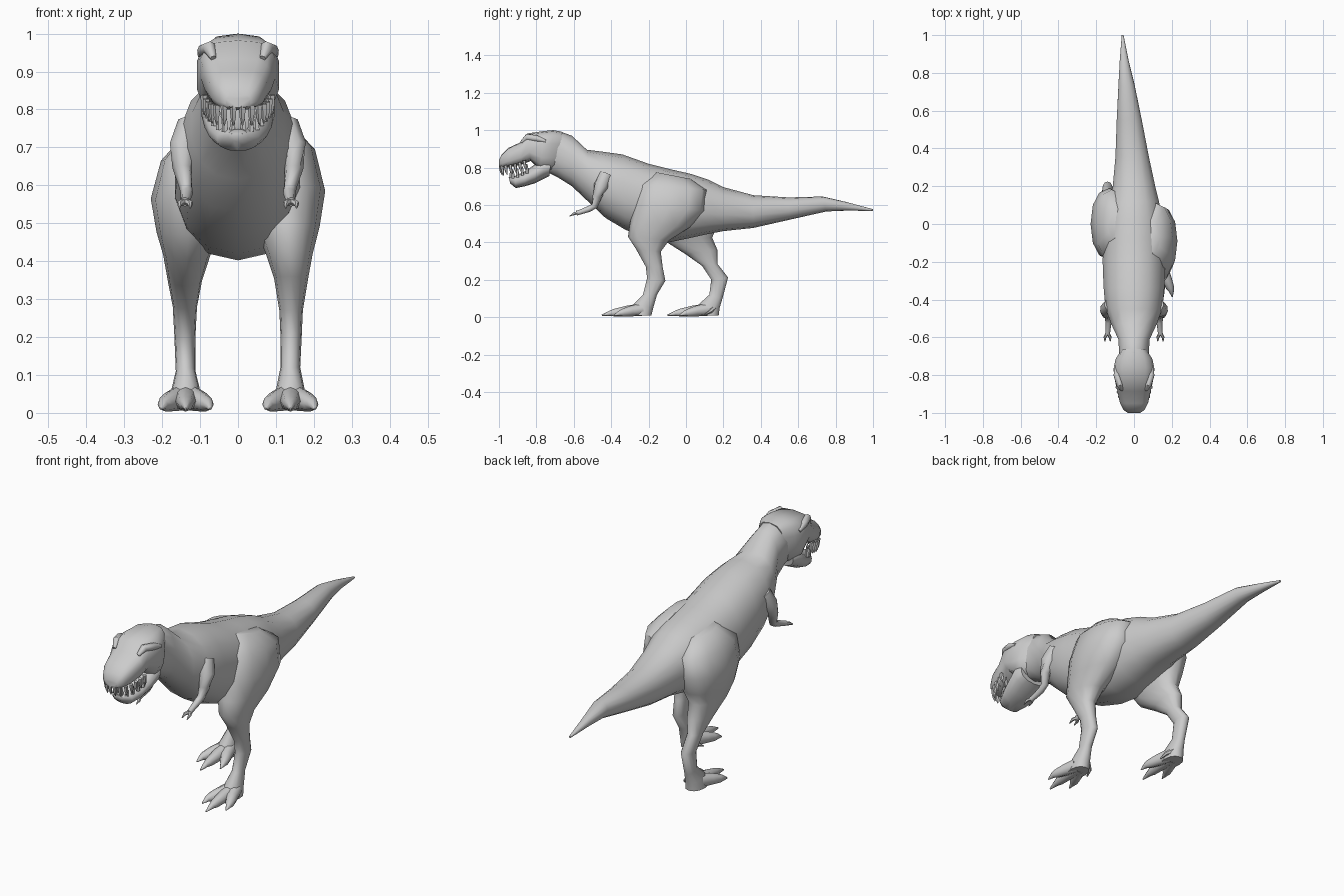
import bpy, bmesh, math
from mathutils import Vector


def skin(name, rings):
    """Join equal-sized point rings into one closed, smooth-shaded mesh."""
    bm = bmesh.new()
    loops = [[bm.verts.new(p) for p in ring] for ring in rings]
    n = len(loops[0])
    for a, b in zip(loops, loops[1:]):
        for i in range(n):
            bm.faces.new((a[i], a[(i + 1) % n], b[(i + 1) % n], b[i]))
    bm.faces.new(loops[0])
    bm.faces.new(loops[-1])
    bmesh.ops.recalc_face_normals(bm, faces=bm.faces)
    me = bpy.data.meshes.new(name)
    bm.to_mesh(me)
    bm.free()
    for p in me.polygons:
        p.use_smooth = True
    me.set_sharp_from_angle(angle=math.radians(50))
    ob = bpy.data.objects.new(name, me)
    bpy.context.collection.objects.link(ob)
    return ob


def loft(name, sections, n=14, power=2.2):
    """Sections: (y1, z1, y2, z2, half width, centre x) = two profile points and a width."""
    def bend(v):
        return math.copysign(abs(v) ** (2 / power), v)
    rings = []
    for y1, z1, y2, z2, w, xc in sections:
        a, b = Vector((xc, y1, z1)), Vector((xc, y2, z2))
        ring = []
        for i in range(n):
            t = 2 * math.pi * i / n
            ring.append((a + b) / 2 + (a - b) / 2 * bend(math.cos(t))
                        + Vector((w * bend(math.sin(t)), 0, 0)))
        rings.append(ring)
    return skin(name, rings)


def tube(name, points, n=8):
    """Points: (x, y, z, radius) along a limb."""
    pos = [Vector(p[:3]) for p in points]
    rings = []
    for i, p in enumerate(pos):
        d = pos[min(i + 1, len(pos) - 1)] - pos[max(i - 1, 0)]
        q = d.to_track_quat('Z', 'Y')
        rings.append([p + q @ Vector((math.cos(2 * math.pi * k / n), math.sin(2 * math.pi * k / n), 0))
                      * points[i][3] for k in range(n)])
    return skin(name, rings)


# Torso, neck and curved tail
loft("body", [
    (-.74, .985, -.75, .78, .08, 0), (-.68, .995, -.69, .75, .08, 0),
    (-.61, .97, -.61, .70, .085, 0), (-.53, .895, -.52, .615, .125, 0),
    (-.45, .885, -.43, .53, .155, 0), (-.34, .87, -.32, .465, .165, 0),
    (-.20, .82, -.19, .42, .17, 0), (-.08, .79, -.08, .402, .165, 0),
    (.03, .765, .03, .425, .155, 0), (.12, .735, .12, .445, .135, 0),
    (.20, .695, .20, .46, .115, 0), (.36, .652, .36, .477, .09, -.01),
    (.55, .64, .55, .52, .068, -.025), (.73, .645, .75, .565, .043, -.04),
    (.86, .615, .87, .57, .024, -.052), (1, .577, 1, .567, .005, -.06)])

# Skull with upper jaw
loft("skull", [
    (-.66, .99, -.69, .79, .07, 0), (-.71, 1.0, -.73, .78, .10, 0),
    (-.76, .995, -.78, .785, .11, 0), (-.85, .982, -.83, .835, .10, 0),
    (-.885, .935, -.88, .815, .09, 0), (-.95, .905, -.94, .802, .076, 0),
    (-.985, .87, -.983, .798, .056, 0), (-1, .84, -1, .805, .034, 0)], power=2.9)

# Lower jaw
loft("lower_jaw", [
    (-.72, .85, -.73, .755, .085, 0), (-.76, .85, -.76, .74, .098, 0),
    (-.81, .815, -.81, .715, .09, 0), (-.86, .78, -.86, .70, .078, 0),
    (-.915, .755, -.91, .69, .056, 0), (-.948, .748, -.94, .715, .026, 0)])

# Brow ridges
for s, side in ((1, "right"), (-1, "left")):
    tube(f"{side}_brow", [(s * .065, -.88, .935, .008), (s * .075, -.85, .962, .018),
                          (s * .09, -.80, .955, .018), (s * .098, -.75, .94, .008)])

# Teeth along both jaws
upper = [(.012, -.992, .81), (.036, -.985, .81), (.056, -.965, .812), (.068, -.94, .815),
         (.076, -.915, .82), (.083, -.89, .828), (.089, -.865, .838)]
lower = [(.014, -.937, .745), (.034, -.925, .75), (.049, -.90, .756), (.062, -.875, .766),
         (.072, -.85, .778)]
for s in (1, -1):
    for x, y, z in upper:
        tube("upper_tooth", [(s * x, y, z, .010), (s * x, y + .004, z - .03, .008),
                             (s * x, y + .01, z - .052, .002)], 5)
    for x, y, z in lower:
        tube("lower_tooth", [(s * x, y, z - .01, .009), (s * x, y, z + .02, .007),
                             (s * x, y, z + .04, .002)], 5)

# Small arms with two-fingered hands
for s, side in ((1, "right"), (-1, "left")):
    tube(f"{side}_arm", [(s * .12, -.43, .76, .04), (s * .142, -.455, .70, .04),
                         (s * .148, -.475, .645, .025), (s * .138, -.488, .595, .018),
                         (s * .135, -.52, .578, .016), (s * .138, -.565, .562, .013),
                         (s * .14, -.585, .556, .013)])
    for dx in (-.014, .014):
        tube(f"{side}_finger", [(s * .14, -.575, .558, .009), (s * .14 + dx, -.60, .552, .008),
                                (s * .14 + dx, -.622, .54, .002)], 6)

# Legs in mid-stride: right one forward, left one back
loft("right_leg", [
    (-.16, .775, .02, .74, .05, .09), (-.25, .71, .11, .68, .088, .115),
    (-.28, .60, .10, .57, .10, .13), (-.30, .50, .02, .48, .085, .13),
    (-.31, .43, -.09, .41, .062, .135), (-.265, .36, -.135, .35, .045, .14),
    (-.215, .27, -.125, .27, .031, .14), (-.208, .21, -.11, .195, .028, .14),
    (-.23, .12, -.155, .12, .026, .138), (-.28, .07, -.175, .05, .038, .138),
    (-.30, .01, -.185, .01, .044, .138)], 12)
loft("left_leg", [
    (-.08, .75, .08, .72, .05, -.09), (-.19, .67, .18, .66, .088, -.115),
    (-.19, .56, .19, .57, .10, -.13), (-.16, .47, .165, .485, .085, -.13),
    (-.11, .405, .14, .425, .062, -.135), (0, .335, .168, .36, .045, -.14),
    (.085, .275, .168, .285, .032, -.14), (.135, .20, .225, .212, .028, -.14),
    (.125, .12, .195, .10, .026, -.138), (.07, .07, .18, .05, .038, -.138),
    (.05, .01, .175, .01, .044, -.138)], 12)

# Three splayed clawed toes per foot, plus a small inner toe
for side, x, y in (("right", .138, -.25), ("left", -.138, .10)):
    for dx, reach in ((-.06, .135), (0, .20), (.06, .135)):
        tube(f"{side}_toe", [(x + dx * .2, y + .01, .04, .034), (x + dx * .6, y - reach * .35, .032, .028),
                             (x + dx * .9, y - reach * .65, .024, .021),
                             (x + dx, y - reach * .78, .021, .014),
                             (x + dx * 1.08, y - reach, .01, .003)])
    inner = -math.copysign(1, x)
    tube(f"{side}_inner_toe", [(x + inner * .02, y + .05, .05, .014),
                               (x + inner * .05, y + .03, .03, .010),
                               (x + inner * .06, y, .012, .003)], 6)
